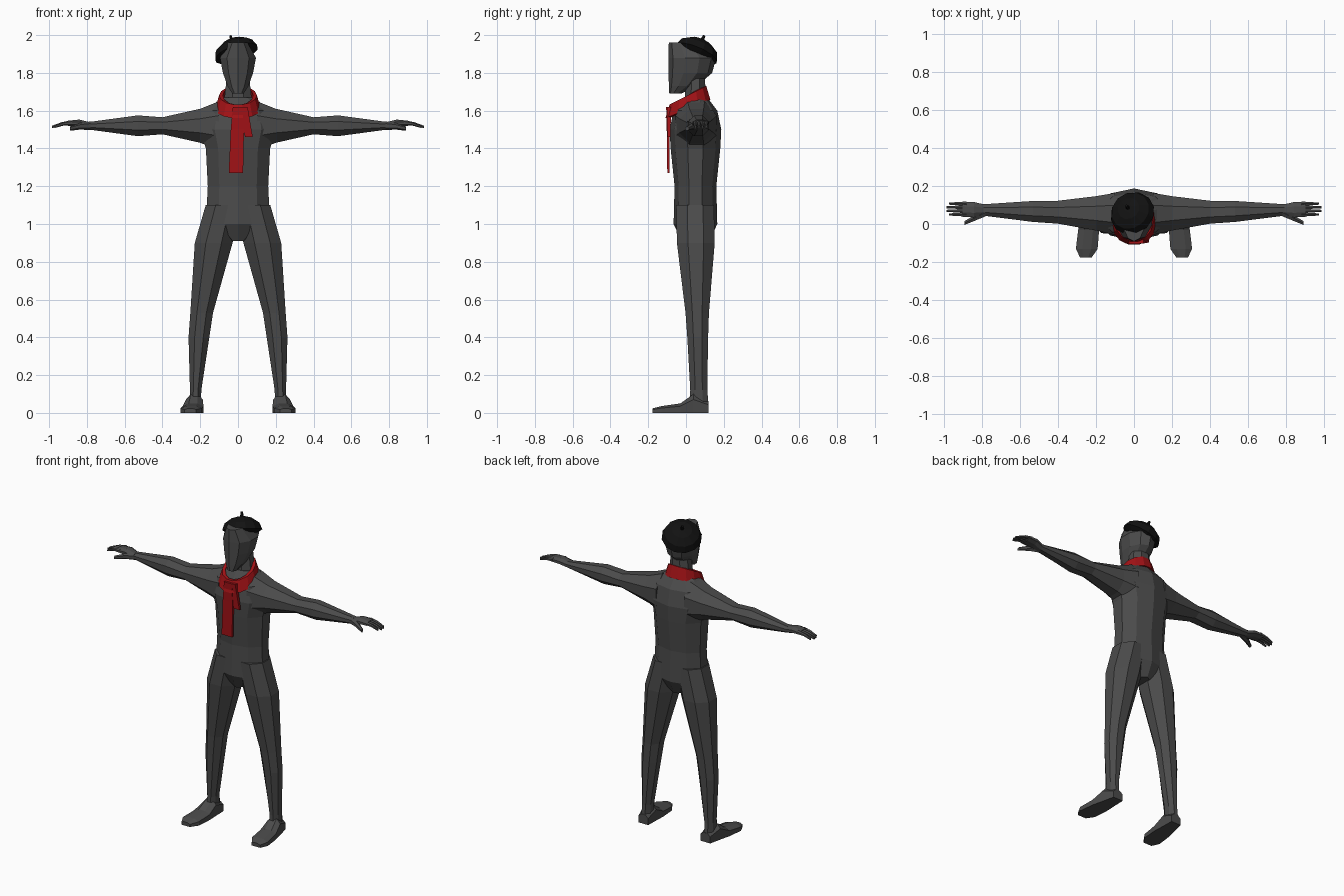
import bpy
import bmesh
import math
from mathutils import Vector

if "Cube" in bpy.data.objects:
    bpy.data.objects.remove(bpy.data.objects["Cube"], do_unlink=True)


def material(name, red, green, blue):
    mat = bpy.data.materials.new(name)
    mat.use_nodes = True
    colour = (red, green, blue, 1)
    mat.diffuse_color = colour
    mat.node_tree.nodes["Principled BSDF"].inputs["Base Color"].default_value = colour
    return mat


CHARCOAL = material("charcoal", .07, .07, .07)
SCARF_RED = material("scarf red", .36, .006, .008)
BERET_BLACK = material("beret black", .006, .006, .006)


def finish(name, bm, mat, mirror=False):
    bmesh.ops.recalc_face_normals(bm, faces=bm.faces)
    mesh = bpy.data.meshes.new(name)
    bm.to_mesh(mesh)
    bm.free()
    mesh.materials.append(mat)
    part = bpy.data.objects.new(name, mesh)
    bpy.context.collection.objects.link(part)
    if mirror:
        part.modifiers.new("Mirror", 'MIRROR')
    return part


def bridge(bm, loops):
    """Join neighbouring vertex loops with quads."""
    for lower, upper in zip(loops, loops[1:]):
        for i in range(len(lower)):
            bm.faces.new((lower[i - 1], lower[i], upper[i], upper[i - 1]))


def loft(name, axis, rings, centre, mat=CHARCOAL, sides=8, mirror=False, flat_sole=False):
    """Skin rings of (position, half size, half size); centre(ring) places each one."""
    bm = bmesh.new()
    inner = math.cos(math.pi / sides)
    loops = []
    for ring in rings:
        position, half_a, half_b = ring
        centre_a, centre_b = centre(*ring)
        loop = []
        for i in range(sides):
            angle = (i + .5) * math.tau / sides
            a, b = math.cos(angle) / inner, math.sin(angle) / inner
            if flat_sole and b < 0:
                b = -1
            point = [centre_a + a * half_a, centre_b + b * half_b]
            point.insert("xyz".index(axis), position)
            loop.append(bm.verts.new(point))
        loops.append(loop)
    bridge(bm, loops)
    bm.faces.new(loops[0])
    bm.faces.new(loops[-1])
    return finish(name, bm, mat, mirror)


# Torso: (height, half width, half depth)
loft("torso", 'z', [
    (.91, .04, .07), (1, .17, .11), (1.2, .16, .105), (1.4, .17, .125),
    (1.5, .2, .13), (1.6, .18, .11), (1.67, .08, .06)],
    lambda z, width, depth: (0, .05), sides=10)
loft("neck", 'z', [(1.6, .08, .06), (1.77, .06, .05)],
     lambda z, width, depth: (0, .05))

# Head: the face stays on one plane while the skull deepens behind it
loft("head", 'z', [
    (1.69, .03, .03), (1.73, .055, .07), (1.8, .08, .11),
    (1.88, .095, .12), (1.96, .05, .08)],
    lambda z, width, depth: (0, depth - .087), sides=10)

# Legs: splayed outwards towards the ankle
loft("legs", 'z', [
    (.05, .03, .05), (.12, .03, .045), (.4, .055, .055), (.53, .06, .062),
    (.9, .1, .1), (1.1, .09, .1)],
    lambda z, width, depth: (.226 - .12 * z * z, .05 + .02 * (1 - z)), mirror=True)

# Feet: (distance from toe to heel, half width, half height), resting on the ground
loft("feet", 'y', [
    (-.177, .03, .012), (-.13, .057, .018), (-.03, .055, .025),
    (.04, .045, .05), (.12, .035, .03)],
    lambda y, width, height: (.235 - .1 * y, height), mirror=True, flat_sole=True)

# Arms and palms: (distance from the spine, half depth, half height)
loft("arms", 'x', [
    (.1, .11, .13), (.2, .09, .09), (.4, .06, .045), (.53, .055, .055),
    (.79, .03, .02), (.84, .04, .02), (.9, .04, .014)],
    lambda x, depth, height: (.05 + .03 * x, 1.533 if x > .8 else 1.52), mirror=True)


def digit(name, start, end, thickness):
    """A finger tapering from start to end with a slightly raised knuckle."""
    base, tip = Vector(start), Vector(end)
    rings = []
    for t in (0, .5, 1):
        radius = thickness * (1 - t / 2)
        rings.append((base.lerp(tip, t).x, radius, radius))

    def path(x, depth, height):
        t = (x - base.x) / (tip.x - base.x)
        point = base.lerp(tip, t)
        return point.y, point.z + .02 * t * (1 - t)

    loft(name, 'x', rings, path, sides=6, mirror=True)


# Four fingers, the middle pair longest, and a thumb pointing forwards
for i, finger in enumerate(("index", "middle", "ring", "little")):
    across = .05 + .019 * i
    tip_x = 1 - .012 * abs(i - 1.5)
    digit(finger + "_fingers", (.88, across, 1.536), (tip_x - .01, across, 1.514), .011)
digit("thumbs", (.78, .06, 1.52), (.89, .005, 1.505), .02)


# Scarf loop: a flared band that dips towards the front
def scarf_loop(steps=14):
    bm = bmesh.new()
    half_height = .036
    loops = []
    for radius, lift in ((.122, -1), (.1, 1), (.08, 1), (.1, -1)):
        loop = []
        for i in range(steps):
            angle = i * math.tau / steps
            slope = math.sin(angle)
            loop.append(bm.verts.new((radius * math.cos(angle), .01 + radius * slope,
                                      1.645 + slope / 20 + lift * half_height)))
        loops.append(loop)
    bridge(bm, loops + loops[:1])
    finish("scarf_loop", bm, SCARF_RED)


scarf_loop()

# Hanging scarf ends: (height, half width, half thickness)
loft("scarf_long_end", 'z', [(1.27, .038, .006), (1.5, .035, .008), (1.62, .028, .01)],
     lambda z, width, thickness: ((z - 1.6) / 30, -.09 - thickness / 2),
     mat=SCARF_RED, sides=4)
loft("scarf_short_end", 'z', [(1.46, .02, .007), (1.62, .025, .012)],
     lambda z, width, thickness: (.05 - (z - 1.5) / 5, -.09),
     mat=SCARF_RED, sides=4)


# Beret: a shallow dome with a tucked-in brim, tipped back and to one side
def on_axis(z, width, depth):
    return 0, 0


dome = [(-.02, .085, .085)]
for degrees in (0, 30, 60, 80):
    angle = math.radians(degrees)
    radius = .116 * math.cos(angle)
    dome.append((.08 * math.sin(angle), radius, radius))
beret = loft("beret", 'z', dome, on_axis, mat=BERET_BLACK, sides=12)
stalk = loft("beret_stalk", 'z', [(.07, .01, .01), (.108, .006, .006)], on_axis,
             mat=BERET_BLACK, sides=6)
tilt = Vector((0, 0, 1)).rotation_difference(Vector((-.34, .43, 1)))
for part in (beret, stalk):
    part.rotation_mode = 'QUATERNION'
    part.rotation_quaternion = tilt
    part.location = (-.008, .055, 1.902)
